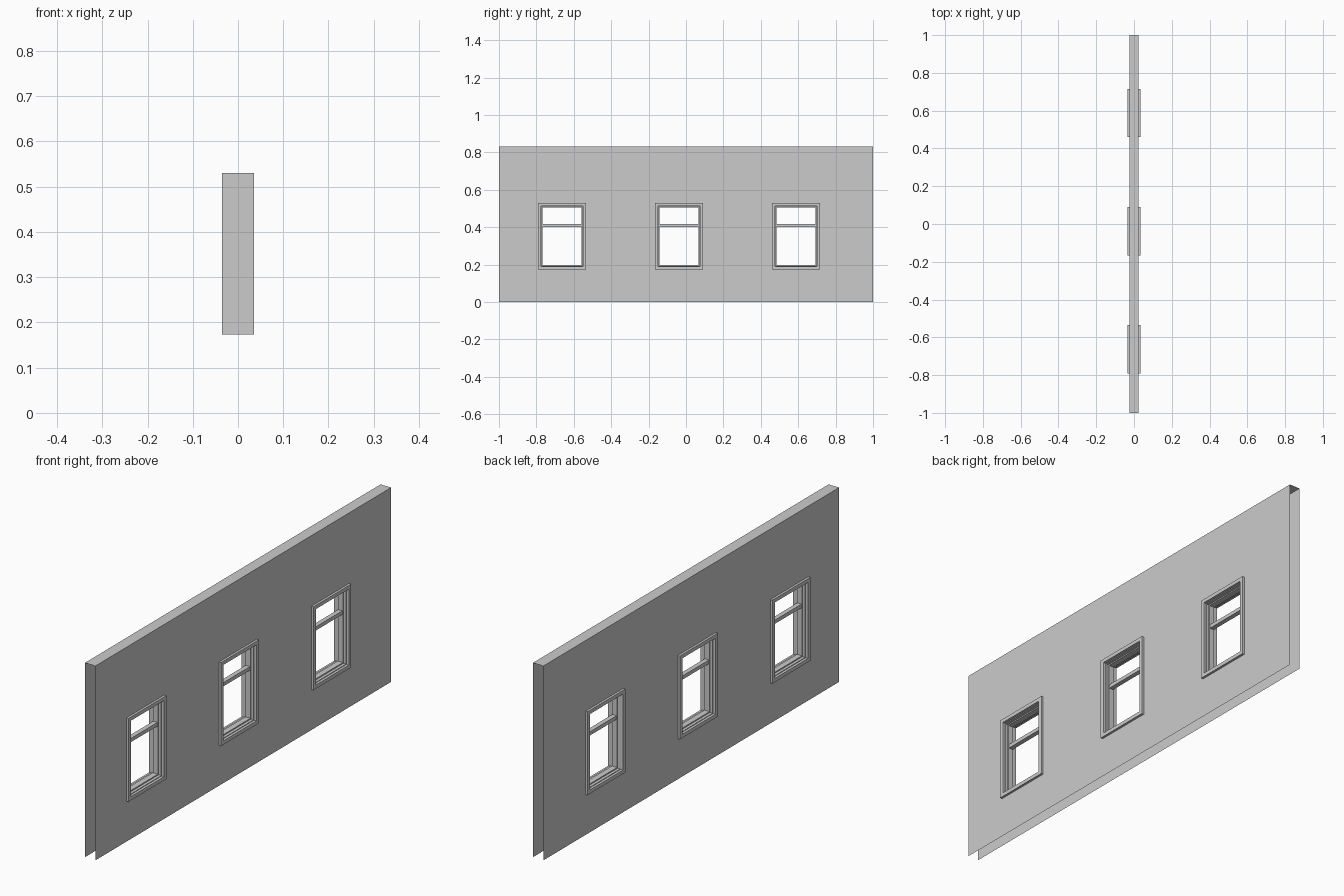
import bpy

cube = bpy.data.objects.get("Cube")
if cube:
    bpy.data.objects.remove(cube)

# Overall dimensions
HALF_LENGTH, HEIGHT, HALF_WALL = 1.0, 0.832, 0.025
CENTRES = [-0.663, -0.0375, 0.588]
HALF_WIDTH, SILL, HEAD = 0.128, 0.173, 0.53
HOLE_INSET = 0.008

grey = bpy.data.materials.new("plain grey")
grey.use_nodes = True
grey.diffuse_color = (0.6, 0.6, 0.6, 1)
grey.node_tree.nodes["Principled BSDF"].inputs["Base Color"].default_value = grey.diffuse_color


def make_object(name, verts, faces):
    mesh = bpy.data.meshes.new(name)
    mesh.from_pydata(verts, [], faces)
    mesh.materials.append(grey)
    obj = bpy.data.objects.new(name, mesh)
    bpy.context.collection.objects.link(obj)
    return obj


def wall_skin(name, x):
    """Single sheet of wall with a rectangular hole at each window."""
    ys = [-HALF_LENGTH]
    for c in CENTRES:
        ys += [c - HALF_WIDTH + HOLE_INSET, c + HALF_WIDTH - HOLE_INSET]
    ys.append(HALF_LENGTH)
    zs = [0, SILL + HOLE_INSET, HEAD - HOLE_INSET, HEIGHT]
    verts = [(x, y, z) for y in ys for z in zs]
    n = len(zs)
    faces = []
    for i in range(len(ys) - 1):
        for j in range(n - 1):
            if i % 2 and j == 1:
                continue
            a = i * n + j
            quad = (a, a + n, a + n + 1, a + 1)
            faces.append(quad if x > 0 else quad[::-1])
    make_object(name, verts, faces)


def frame_ring(name, centre, profile):
    """Sweep a closed profile of (inset, x) around the window rectangle."""
    verts = []
    for side_y, top in ((-1, False), (1, False), (1, True), (-1, True)):
        for inset, x in profile:
            z = HEAD - inset if top else SILL + inset
            verts.append((x, centre + side_y * (HALF_WIDTH - inset), z))
    n = len(profile)
    faces = []
    for c in range(4):
        d = (c + 1) % 4
        for k in range(n):
            m = (k + 1) % n
            faces.append((c * n + k, d * n + k, d * n + m, c * n + m))
    make_object(name, verts, faces)


def box(name, x, y0, y1, z0, z1):
    verts = [(sx * x, y, z) for sx in (-1, 1) for y in (y0, y1) for z in (z0, z1)]
    faces = [(0, 1, 3, 2), (4, 6, 7, 5), (0, 4, 5, 1),
             (2, 3, 7, 6), (0, 2, 6, 4), (1, 5, 7, 3)]
    make_object(name, verts, faces)


# Hollow wall: two skins and a cap, open at the ends and below
wall_skin("wall_right_skin", -HALF_WALL)
wall_skin("wall_left_skin", HALF_WALL)
make_object("wall_cap",
            [(-HALF_WALL, -HALF_LENGTH, HEIGHT), (HALF_WALL, -HALF_LENGTH, HEIGHT),
             (HALF_WALL, HALF_LENGTH, HEIGHT), (-HALF_WALL, HALF_LENGTH, HEIGHT)],
            [(0, 1, 2, 3)])

# Stepped section: casing, jamb, then sash; mirrored across the wall
half = [(0, 0.035), (0.016, 0.035), (0.016, 0.024),
        (0.019, 0.024), (0.019, 0.012), (0.024, 0.012)]
section = half + [(inset, -x) for inset, x in reversed(half)]

# Windows
for number, centre in enumerate(CENTRES, 1):
    frame_ring(f"window_frame_{number}", centre, section)
    reach = HALF_WIDTH - 0.02
    box(f"meeting_rail_{number}", 0.01, centre - reach, centre + reach, 0.402, 0.418)
